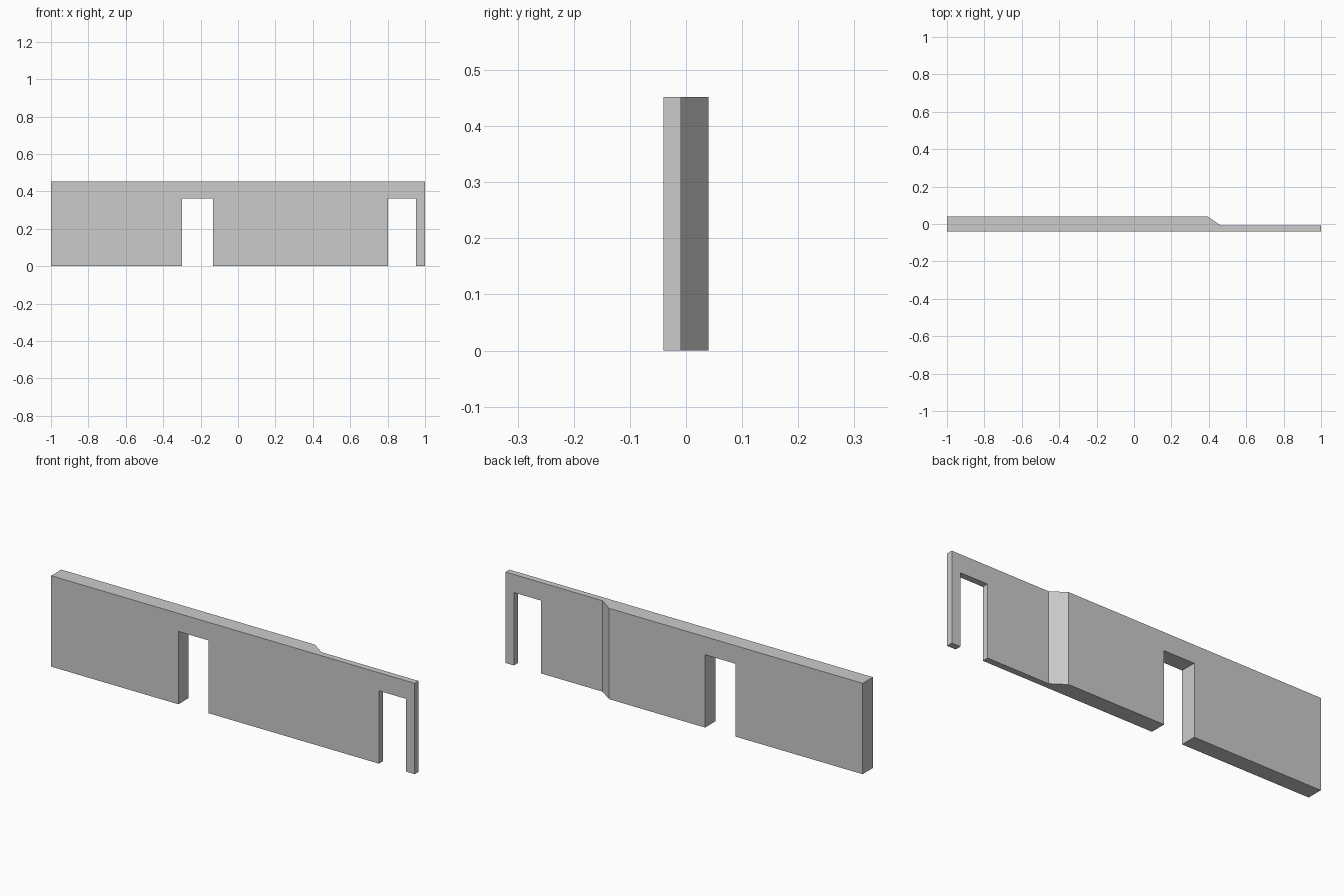
import bpy
import bmesh

cube = bpy.data.objects.get("Cube")
if cube:
    bpy.data.objects.remove(cube, do_unlink=True)

HEIGHT = 0.452
FRONT, THIN_BACK, THICK_BACK = -0.04, -0.009, 0.04

grey = bpy.data.materials.new("light grey plaster")
grey.use_nodes = True
colour = (0.6, 0.6, 0.6, 1)
grey.diffuse_color = colour
grey.node_tree.nodes["Principled BSDF"].inputs["Base Color"].default_value = colour


def extruded(name, outline, bottom, top):
    """Extrude a plan outline upwards into a closed solid."""
    bm = bmesh.new()
    base = bm.faces.new([bm.verts.new((x, y, bottom)) for x, y in outline])
    result = bmesh.ops.extrude_face_region(bm, geom=[base])
    raised = [v for v in result["geom"] if isinstance(v, bmesh.types.BMVert)]
    bmesh.ops.translate(bm, verts=raised, vec=(0, 0, top - bottom))
    bmesh.ops.recalc_face_normals(bm, faces=bm.faces)
    mesh = bpy.data.meshes.new(name)
    bm.to_mesh(mesh)
    bm.free()
    mesh.materials.append(grey)
    obj = bpy.data.objects.new(name, mesh)
    bpy.context.collection.objects.link(obj)
    return obj


# Wall: thick on the right, with a sloped step to a thin left section
wall = extruded("wall", [
    (-1, FRONT), (1, FRONT), (1, THIN_BACK),
    (0.465, THIN_BACK), (0.395, THICK_BACK), (-1, THICK_BACK),
], 0, HEIGHT)

# Two doorways cut up from the floor
for name, left, right in (("middle_doorway", -0.3, -0.133),
                          ("end_doorway", 0.803, 0.953)):
    cutter = extruded(name + "_cutter", [
        (left, -0.2), (right, -0.2), (right, 0.2), (left, 0.2)], -0.1, 0.362)
    cutter.hide_render = True
    cutter.hide_set(True)
    cut = wall.modifiers.new(name, "BOOLEAN")
    cut.operation = "DIFFERENCE"
    cut.solver = "EXACT"
    cut.object = cutter

# Apply the cuts, then drop the cutters
bpy.context.view_layer.update()
evaluated = wall.evaluated_get(bpy.context.evaluated_depsgraph_get())
finished = bpy.data.meshes.new_from_object(evaluated)
wall.modifiers.clear()
wall.data = finished
for obj in list(bpy.data.objects):
    if obj.name.endswith("_cutter"):
        bpy.data.objects.remove(obj, do_unlink=True)
